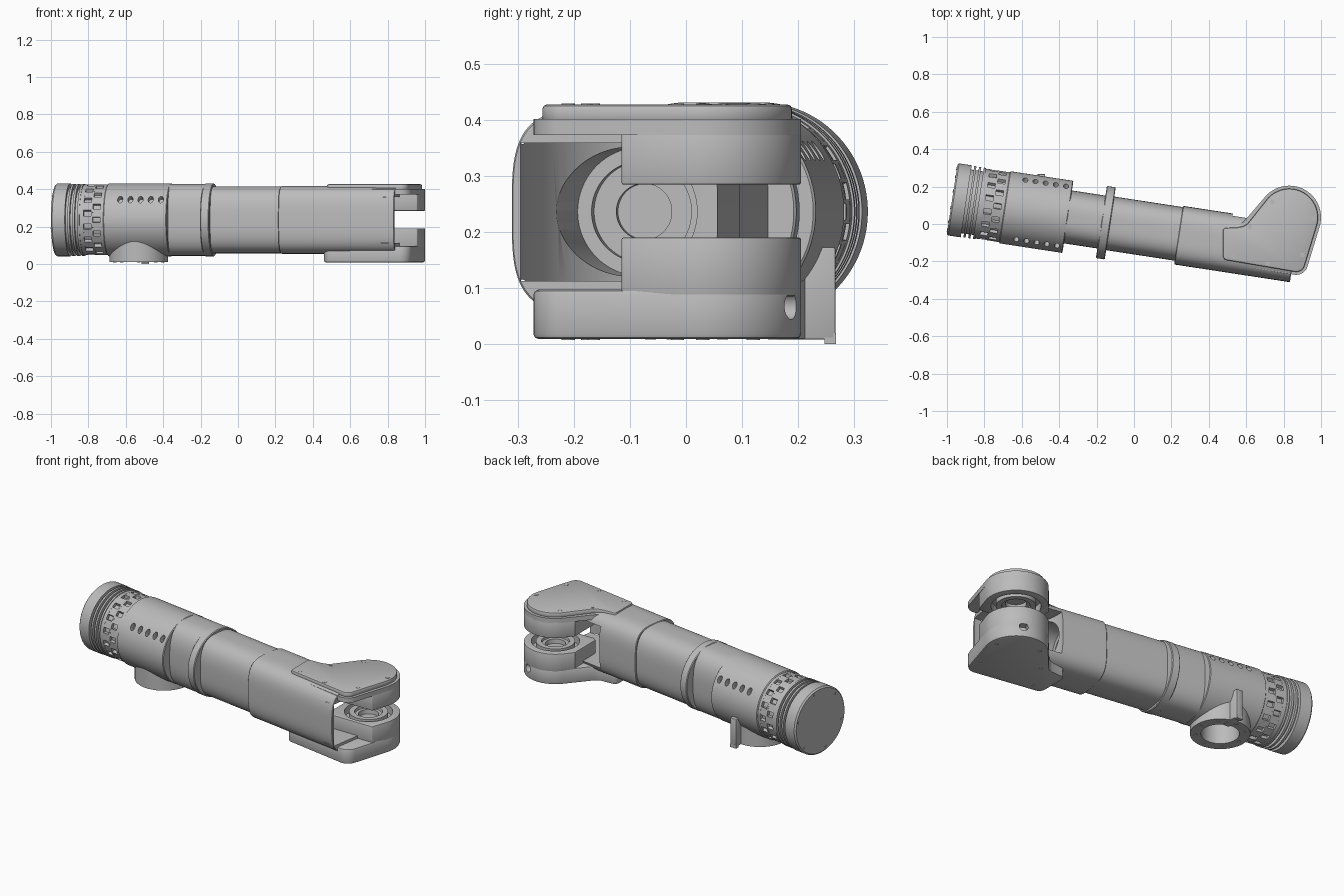
import bpy
import bmesh
from math import radians, sin, cos, pi, copysign
from mathutils import Matrix, Vector

cube = bpy.data.objects.get("Cube")
if cube:
    bpy.data.objects.remove(cube, do_unlink=True)

grey = bpy.data.materials.new("light_grey_metal")
grey.use_nodes = True
grey.diffuse_color = (0.5, 0.5, 0.5, 1)
grey.node_tree.nodes["Principled BSDF"].inputs["Base Color"].default_value = (0.5, 0.5, 0.5, 1)

T = Matrix.Translation
UP = Matrix.Rotation(-pi / 2, 4, 'Y')          # turns the lathe axis upright
ARM = T((0, 0, 0.236)) @ Matrix.Rotation(radians(-8.7), 4, 'Z') @ T((0, -0.016, 0))
PIVOT = (0.83, 0.035)


def activate(ob):
    bpy.ops.object.select_all(action='DESELECT')
    ob.select_set(True)
    bpy.context.view_layer.objects.active = ob


def finish(name, bm, bevel=0):
    bmesh.ops.recalc_face_normals(bm, faces=bm.faces)
    me = bpy.data.meshes.new(name)
    bm.to_mesh(me)
    bm.free()
    me.materials.append(grey)
    ob = bpy.data.objects.new(name, me)
    bpy.context.collection.objects.link(ob)
    activate(ob)
    if bevel:
        mod = ob.modifiers.new("bevel", 'BEVEL')
        mod.width, mod.segments = bevel, 2
        mod.limit_method, mod.angle_limit = 'ANGLE', radians(60)
        bpy.ops.object.modifier_apply(modifier=mod.name)
    bpy.ops.object.shade_smooth_by_angle(angle=radians(35))
    return ob


def soft(value, power):
    return copysign(abs(value) ** (2 / power), value)


def lathe(name, profile, M=ARM, width=1, power=2, n=96):
    """Sweep (along, radius) points about local x; width and power square it off."""
    bm = bmesh.new()
    rings = []
    for u, r in profile:
        angles = [2 * pi * (k + 0.5) / n for k in range(n)]
        rings.append([bm.verts.new(M @ Vector((u, r * width * soft(cos(a), power), r * soft(sin(a), power))))
                      for a in angles])
    for a, b in zip(rings, rings[1:]):
        for k in range(n):
            j = (k + 1) % n
            bm.faces.new((a[k], a[j], b[j], b[k]))
    bm.faces.new(rings[0])
    bm.faces.new(rings[-1])
    return finish(name, bm)


def post(name, x, y, z0, z1, r, n=48):
    return lathe(name, [(z0, r), (z1, r)], T((x, y, 0)) @ UP, n=n)


def prism(name, pts, z0, z1, bevel=0):
    bm = bmesh.new()
    low = [bm.verts.new((x, y, z0)) for x, y in pts]
    top = [bm.verts.new((x, y, z1)) for x, y in pts]
    bm.faces.new(low)
    bm.faces.new(top)
    for k in range(len(pts)):
        j = (k + 1) % len(pts)
        bm.faces.new((low[k], low[j], top[j], top[k]))
    return finish(name, bm, bevel)


def box(name, size, M, bevel=0):
    bm = bmesh.new()
    bmesh.ops.create_cube(bm, size=1, matrix=M @ Matrix.Diagonal((*size, 1)))
    return finish(name, bm, bevel)


def cut(ob, cutter, keep=False):
    mod = ob.modifiers.new("cut", 'BOOLEAN')
    mod.operation, mod.solver, mod.object = 'DIFFERENCE', 'EXACT', cutter
    activate(ob)
    bpy.ops.object.modifier_apply(modifier=mod.name)
    bpy.ops.object.shade_smooth_by_angle(angle=radians(35))
    if not keep:
        bpy.data.objects.remove(cutter, do_unlink=True)


def arc(cx, cy, r, a0, a1, n=8):
    steps = [radians(a0 + (a1 - a0) * k / n) for k in range(n + 1)]
    return [(cx + r * cos(a), cy + r * sin(a)) for a in steps]


# End cap with cooling fins
profile = [(-0.981, 0.187), (-0.973, 0.195), (-0.905, 0.195)]
for k in range(3):
    u = -0.905 + k * 0.026
    profile += [(u, 0.172), (u + 0.014, 0.172), (u + 0.014, 0.193), (u + 0.026, 0.193)]
lathe("end_cap_and_fins", profile + [(-0.827, 0.172)])
for k in range(6):
    a = radians(60 * k + 15)
    lathe("cap_screw", [(-0.984, 0.008), (-0.97, 0.008)],
          ARM @ T((0, 0.172 * cos(a), 0.172 * sin(a))), n=12)

# Vent section: core, edge rings and two staggered rows of blocks
lathe("vent_core", [(-0.84, 0.172), (-0.69, 0.172)])
for u0, u1 in ((-0.827, -0.805), (-0.765, -0.755), (-0.715, -0.69)):
    lathe("vent_ring", [(u0, 0.189), (u1, 0.189)])
for row, u in enumerate((-0.785, -0.735)):
    for k in range(16):
        turn = Matrix.Rotation(2 * pi * (k + row / 2) / 16, 4, 'X')
        box("vent_block", (0.042, 0.044, 0.026), ARM @ turn @ T((u, 0, 0.175)))

# Motor shell with a row of slots on each upper side
shell = lathe("motor_shell", [(-0.698, 0.19), (-0.694, 0.195), (-0.359, 0.195), (-0.355, 0.191)])
for side in (-1, 1):
    for k in range(5):
        M = ARM @ T((-0.61 + k * 0.055, 0, 0)) @ Matrix.Rotation(side * radians(56), 4, 'X') @ UP
        cut(shell, lathe("slot_cutter", [(0.165, 0.014), (0.23, 0.014)], M, width=1.5, n=20))

# Mounting boss below the shell, bored from underneath
bx, by = -0.53, 0.065
boss = post("mounting_boss", bx, by, 0.01, 0.2, 0.157, 64)
bore = post("boss_cutter", bx, by, -0.05, 0.13, 0.1, 64)
cut(shell, bore, keep=True)
cut(boss, bore)
for x, y in arc(bx, by, 0.128, 0, 315, 7):
    post("boss_screw", x, y, 0.008, 0.03, 0.01, 12)
box("cable_tab", (0.04, 0.117, 0.165), T((-0.495, 0.208, 0.0905)), 0.004)
box("cable_tab_foot", (0.04, 0.02, 0.02), T((-0.495, 0.257, 0.01)))

# Slim rounded neck, round ring and tube
lathe("neck", [(-0.36, 0.192), (-0.16, 0.192)], width=0.745, power=2.8)
lathe("clamp_ring", [(-0.174, 0.191), (-0.17, 0.195), (-0.13, 0.195), (-0.126, 0.191)])
lathe("tube", [(-0.14, 0.179), (0.26, 0.179)], width=0.81, power=3)

# Collar bored along the arm and scooped out around the pivot
collar = lathe("collar", [(0.245, 0.179), (0.248, 0.182), (0.868, 0.182), (0.871, 0.179)],
               ARM @ T((0, -0.007, 0)), width=0.87, power=3.5)
cut(collar, lathe("bore_cutter", [(0.36, 0.115), (0.95, 0.115)]))
cut(collar, post("scoop_cutter", 0.83, 0.01, 0.112, 0.358, 0.305, 96))
lathe("bore_seat", [(0.35, 0.116), (0.42, 0.116), (0.42, 0.09), (0.39, 0.09), (0.39, 0.05), (0.37, 0.05)])


# Fork plates
def fork(d=0.0):
    return (arc(0.5, -0.17, 0.04 - d, 180, 262) + arc(0.868, -0.21, 0.062 - d, 262, 341)
            + arc(*PIVOT, 0.17 - d, -19, 137, 20)
            + [(0.59 + d, 0.016 - d), (0.575 + d / 2, 0.004 - d), (0.555, -0.002 - d)]
            + arc(0.49, -0.035, 0.03 - d, 90, 180))


prism("upper_fork_plate", fork(), 0.373, 0.401)
prism("upper_fork_cover", fork(0.016), 0.395, 0.427, 0.008)
lower = prism("lower_fork_plate", fork(), 0.009, 0.097, 0.009)
side_hole = lathe("side_hole_cutter", [(0.13, 0.024), (0.2, 0.024)],
                  T((*PIVOT, 0.068)) @ Matrix.Rotation(radians(64), 4, 'Z'), n=24)
cut(lower, side_hole)
for x, y in ((0.74, 0.12), (0.96, 0.03), (0.62, -0.015), (0.9, -0.165), (0.715, -0.21), (0.53, -0.175)):
    post("cover_screw", x, y, 0.42, 0.4285, 0.012, 16)
    post("base_screw", x, y, 0.0075, 0.02, 0.012, 16)

# Fork hubs with bearings facing each other
hub = (arc(*PIVOT, 0.17, -19, 137, 20) + [(0.66, 0.095)]
       + arc(0.69, -0.085, 0.03, 180, 270) + [(0.958, -0.115)])
for name, z0, z1, face, inward in (("upper", 0.284, 0.38, 0.284, 1), ("lower", 0.085, 0.19, 0.19, -1)):
    body = prism(name + "_fork_hub", hub, z0, z1, 0.004)
    a, b = sorted((face - inward * 0.02, face + inward * 0.045))
    cut(body, post("bearing_cutter", *PIVOT, a, b, 0.13, 64))
    h = face + inward * 0.05
    lathe(name + "_bearing", [(h, 0.105), (face, 0.105), (face, 0.075), (face + inward * 0.015, 0.073),
                              (face + inward * 0.015, 0.055), (face + inward * 0.04, 0.053)],
          T((*PIVOT, 0)) @ UP, n=64)
